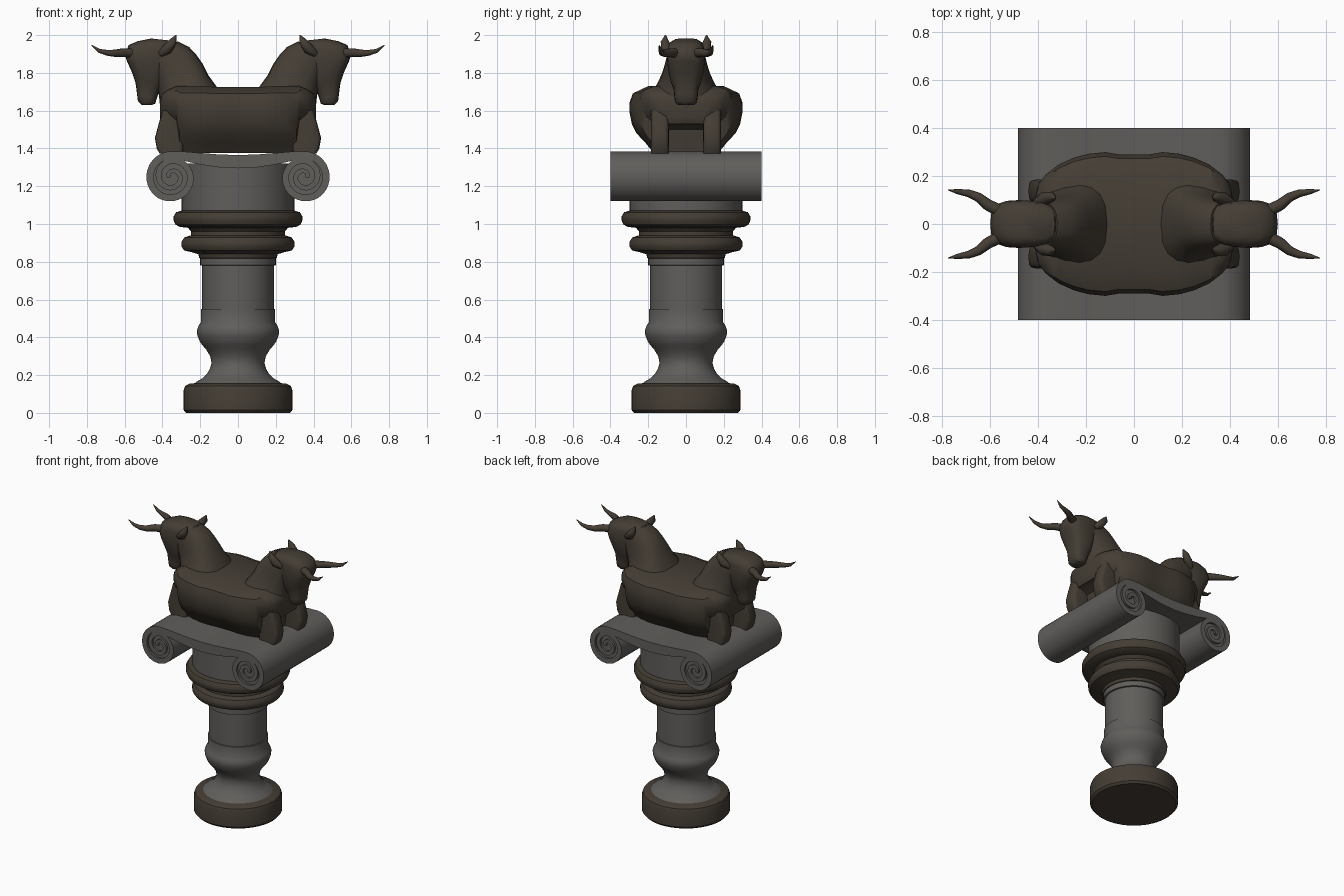
import bpy, bmesh, math
from mathutils import Vector

if "Cube" in bpy.data.objects:
    bpy.data.objects.remove(bpy.data.objects["Cube"])


def material(name, rgb):
    m = bpy.data.materials.new(name)
    m.diffuse_color = (*rgb, 1)
    m.use_nodes = True
    m.node_tree.nodes["Principled BSDF"].inputs["Base Color"].default_value = m.diffuse_color
    return m


STONE = material("grey stone", (0.118, 0.112, 0.105))
BRONZE = material("dark brown stone", (0.058, 0.047, 0.035))


def finish(name, bm, mat, angle=35):
    bmesh.ops.remove_doubles(bm, verts=bm.verts, dist=1e-5)
    bmesh.ops.recalc_face_normals(bm, faces=bm.faces)
    me = bpy.data.meshes.new(name)
    bm.to_mesh(me)
    bm.free()
    me.materials.append(mat)
    ob = bpy.data.objects.new(name, me)
    bpy.context.collection.objects.link(ob)
    bpy.ops.object.select_all(action='DESELECT')
    ob.select_set(True)
    bpy.context.view_layer.objects.active = ob
    bpy.ops.object.shade_smooth_by_angle(angle=math.radians(angle))
    return ob


def loft(name, rings, mat, angle=35):
    """Skin a list of equal-length closed rings and cap both ends."""
    bm = bmesh.new()
    rows = [[bm.verts.new(p) for p in r] for r in rings]
    n = len(rows[0])
    for a, b in zip(rows, rows[1:]):
        for i in range(n):
            j = (i + 1) % n
            bm.faces.new((a[i], a[j], b[j], b[i]))
    bm.faces.new(rows[0])
    bm.faces.new(rows[-1])
    return finish(name, bm, mat, angle)


def lathe(name, profile, mat, n=64):
    rings = [[(r * math.cos(math.tau * i / n), r * math.sin(math.tau * i / n), z)
              for i in range(n)] for r, z in profile]
    return loft(name, rings, mat)


def oval(front, back, hw, yc=0.0, sx=1, power=2.5, n=20):
    """Rounded ring spanning two x-z points, with half width hw in y."""
    f, b = Vector(front), Vector(back)
    c, u = (f + b) / 2, (f - b) / 2
    pts = []
    for i in range(n):
        t = math.tau * i / n
        s = [math.copysign(abs(v) ** (2 / power), v) for v in (math.cos(t), math.sin(t))]
        p = c + u * s[0]
        pts.append((sx * p.x, yc + hw * s[1], p.y))
    return pts


def tube(name, pts, radii, mat, n=10):
    pts = [Vector(p) for p in pts]
    rings = []
    for i, p in enumerate(pts):
        d = pts[min(i + 1, len(pts) - 1)] - pts[max(i - 1, 0)]
        q = d.to_track_quat('Z', 'Y')
        rings.append([p + q @ Vector((radii[i] * math.cos(math.tau * k / n),
                                      radii[i] * math.sin(math.tau * k / n), 0)) for k in range(n)])
    return loft(name, rings, mat, 50)


# Column: base disc, pedestal and shaft, ringed collar, drum
lathe("base", [(.275, 0), (.288, .015), (.288, .12), (.28, .142), (.255, .155), (.2, .16)], BRONZE)
lathe("shaft", [(.235, .15), (.22, .165), (.19, .182), (.165, .205), (.148, .235), (.14, .265),
                (.147, .3), (.168, .335), (.19, .36), (.203, .38), (.215, .41), (.218, .435),
                (.21, .46), (.197, .48), (.197, .55), (.19, .551), (.19, .78), (.2, .782),
                (.2, .83)], STONE)
lathe("collar", [(.19, .815), (.205, .82), (.21, .84), (.25, .852), (.285, .86), (.299, .88),
                 (.299, .905), (.285, .928), (.25, .94), (.248, .96), (.265, .98), (.31, .985),
                 (.332, .998), (.341, 1.02), (.341, 1.04), (.328, 1.062), (.295, 1.072)], BRONZE)
lathe("drum", [(.298, 1.06), (.298, 1.32)], STONE)

# Capital: sagging band that curls into a spiral at each end
CX, CZ = .35, 1.25
outer = [(0, 1.365), (.1, 1.368), (.2, 1.376), (.28, 1.383)]
inner = [(0, 1.295), (.1, 1.3), (.2, 1.315), (.28, 1.333)]
STEPS = 84
for i in range(STEPS + 1):
    turn = 2.3 * i / STEPS
    a = math.pi / 2 - math.tau * turn
    r = .135 - max(0, turn - .4) * .058
    w = .04 - .008 * turn
    outer.append((CX + r * math.cos(a), CZ + r * math.sin(a)))
    inner.append((CX + (r - w) * math.cos(a), CZ + (r - w) * math.sin(a)))
for side, sx in (("left", -1), ("right", 1)):
    loft(side + "_scroll_band",
         [[(sx * o[0], -.4, o[1]), (sx * o[0], .4, o[1]), (sx * i[0], .4, i[1]), (sx * i[0], -.4, i[1])]
          for o, i in zip(outer, inner)], STONE)
    # Recessed core behind the spiral
    loft(side + "_scroll_core",
         [[(sx * CX + .1 * math.cos(math.tau * k / 40), y, CZ + .1 * math.sin(math.tau * k / 40))
           for k in range(40)] for y in (-.385, .385)], STONE)

# Shared bull torso
half = [(.0, 1.375), (.17, 1.375), (.215, 1.43), (.262, 1.48), (.287, 1.53), (.298, 1.585),
        (.3, 1.64), (.282, 1.69), (.205, 1.725), (0, 1.725)]
section = half + [(-y, z) for y, z in half[-2:0:-1]]
stations = [(0, .29, 1.375, 1.725), (.06, .29, 1.375, 1.725), (.12, .3, 1.375, 1.725),
            (.19, .293, 1.375, 1.73), (.25, .277, 1.375, 1.73), (.31, .25, 1.375, 1.73),
            (.325, .24, 1.5, 1.73), (.37, .205, 1.525, 1.71), (.4, .165, 1.53, 1.69),
            (.412, .11, 1.55, 1.66)]
stations = [(-x, w, b, t) for x, w, b, t in stations[:0:-1]] + stations
loft("bull_torso", [[(x, y * w / .3, b + (z - 1.375) / .35 * (t - b)) for y, z in section]
                    for x, w, b, t in stations], BRONZE)

# Neck, head, horns, ears and folded legs at both ends
neck = [((.40, 1.54), (.08, 1.66), .21), ((.412, 1.6), (.115, 1.73), .195),
        ((.415, 1.65), (.155, 1.785), .158), ((.42, 1.69), (.185, 1.845), .132),
        ((.43, 1.74), (.22, 1.895), .116), ((.45, 1.79), (.26, 1.938), .105),
        ((.47, 1.84), (.32, 1.968), .095)]
head = [((.46, 1.982), (.33, 1.968), .06), ((.53, 1.968), (.315, 1.945), .088),
        ((.578, 1.948), (.33, 1.9), .098), ((.6, 1.9), (.36, 1.83), .1),
        ((.587, 1.86), (.385, 1.775), .095), ((.56, 1.8), (.405, 1.725), .082),
        ((.542, 1.745), (.42, 1.695), .066), ((.535, 1.69), (.432, 1.66), .062),
        ((.53, 1.65), (.437, 1.638), .058), ((.51, 1.63), (.455, 1.63), .045)]
leg = [(.415, .29, 1.372), (.43, .29, 1.4), (.44, .28, 1.455), (.42, .27, 1.53), (.40, .25, 1.6)]
horn = [(.56, .055, 1.905), (.61, .08, 1.907), (.65, .112, 1.904), (.69, .128, 1.906),
        (.735, .135, 1.917), (.775, .142, 1.947)]
ear = [(.41, .085, 1.9), (.375, .105, 1.925), (.345, .112, 1.965), (.328, .108, 2.0)]
for side, sx in (("left", -1), ("right", 1)):
    loft(side + "_neck", [oval(f, b, w, 0, sx) for f, b, w in neck], BRONZE, 45)
    loft(side + "_head", [oval(f, b, w, 0, sx, 2.8) for f, b, w in head], BRONZE, 45)
    for part, sy in (("front", -1), ("back", 1)):
        tag = f"{side}_{part}_"
        loft(tag + "leg", [oval((x1, z), (x0, z), .048, sy * .138, sx, 5)
                           for x1, x0, z in leg], BRONZE)
        tube(tag + "horn", [(sx * x, sy * y, z) for x, y, z in horn],
             [.026, .024, .02, .016, .011, .002], BRONZE)
        tube(tag + "ear", [(sx * x, sy * y, z) for x, y, z in ear],
             [.018, .028, .022, .003], BRONZE)
